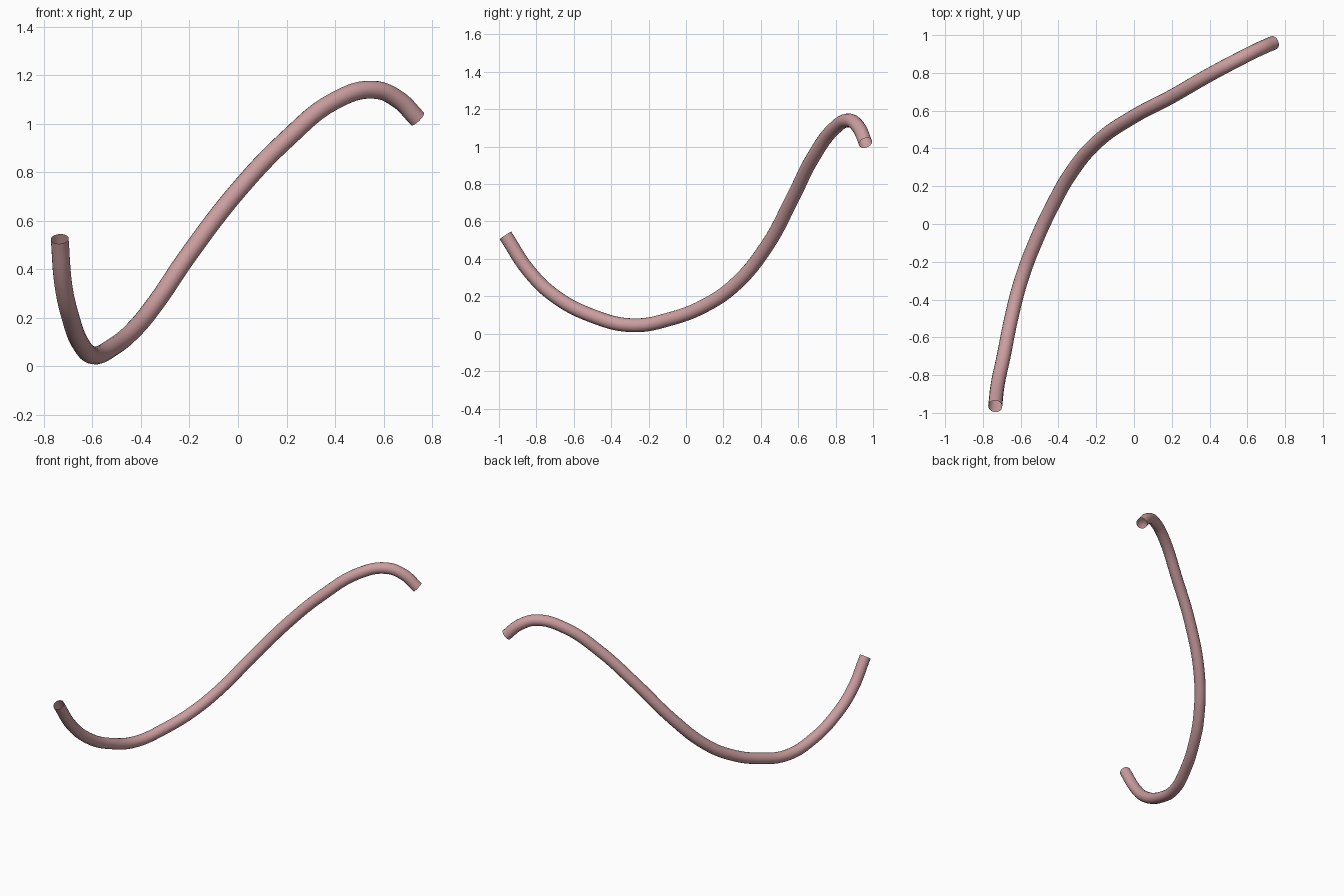
import bpy

# Remove the default cube only
default_cube = bpy.data.objects.get("Cube")
if default_cube:
    bpy.data.objects.remove(default_cube, do_unlink=True)

TUBE_RADIUS = 0.037

# Centre line, from the low front end to the high back end
PATH = [
    (-0.735, -0.965, 0.525),
    (-0.72, -0.84, 0.335),
    (-0.69, -0.7, 0.2),
    (-0.65, -0.5, 0.095),
    (-0.595, -0.29, 0.045),
    (-0.515, -0.08, 0.08),
    (-0.43, 0.1, 0.15),
    (-0.34, 0.26, 0.26),
    (-0.2, 0.43, 0.465),
    (0, 0.57, 0.725),
    (0.2, 0.675, 0.935),
    (0.4, 0.79, 1.095),
    (0.56, 0.875, 1.14),
    (0.66, 0.925, 1.1),
    (0.74, 0.96, 1.02),
]


def make_material(name, colour):
    material = bpy.data.materials.new(name)
    material.use_nodes = True
    material.diffuse_color = colour
    shader = material.node_tree.nodes["Principled BSDF"]
    shader.inputs["Base Color"].default_value = colour
    return material


def make_tube(name, points, radius, material):
    curve = bpy.data.curves.new(name, "CURVE")
    curve.dimensions = "3D"
    curve.resolution_u = 6
    curve.bevel_depth = radius
    curve.bevel_resolution = 6
    curve.use_fill_caps = False
    spline = curve.splines.new("BEZIER")
    spline.bezier_points.add(len(points) - 1)
    for knot, position in zip(spline.bezier_points, points):
        knot.co = position
        knot.handle_left_type = knot.handle_right_type = "AUTO"
    curve.materials.append(material)
    tube = bpy.data.objects.new(name, curve)
    bpy.context.collection.objects.link(tube)

    # Turn the swept curve into a smooth open-ended mesh
    bpy.ops.object.select_all(action="DESELECT")
    tube.select_set(True)
    bpy.context.view_layer.objects.active = tube
    bpy.ops.object.convert(target="MESH")
    bpy.ops.object.shade_smooth_by_angle()
    return bpy.context.object


# Curved tube
pink = make_material("dusty pink", (0.6, 0.34, 0.35, 1))
make_tube("curved_tube", PATH, TUBE_RADIUS, pink)
